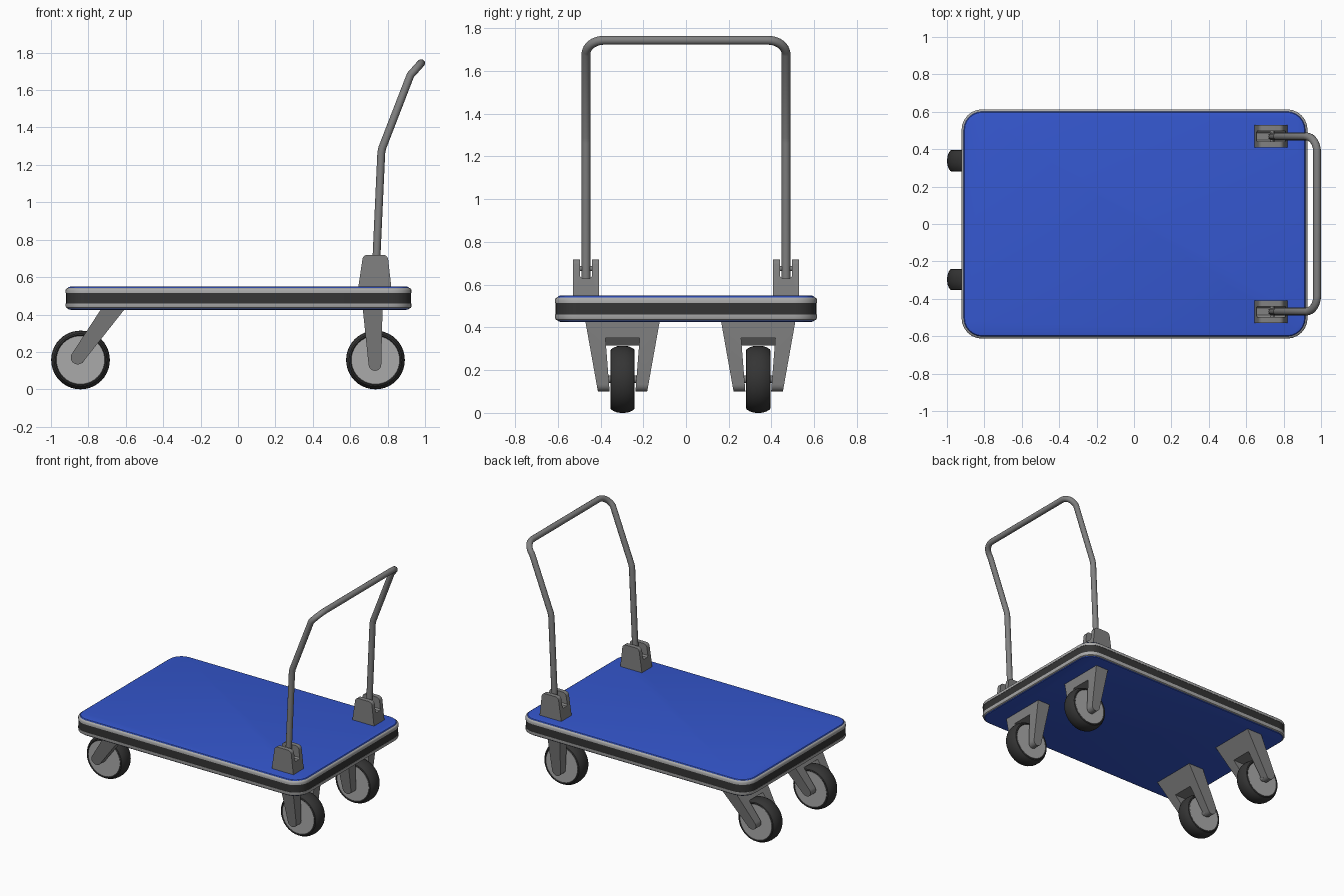
import bpy, bmesh, math
from mathutils import Vector

if "Cube" in bpy.data.objects:
    bpy.data.objects.remove(bpy.data.objects["Cube"])


def mat(name, c):
    m = bpy.data.materials.new(name)
    m.diffuse_color = (*c, 1)
    m.use_nodes = True
    m.node_tree.nodes["Principled BSDF"].inputs["Base Color"].default_value = m.diffuse_color
    return m


BLUE = mat("blue", (0.035, 0.095, 0.62))
DARK = mat("rubber", (0.035, 0.035, 0.035))
LIGHT = mat("light_grey", (0.4, 0.4, 0.4))
GREY = mat("mid_grey", (0.22, 0.22, 0.22))


def finish(name, bm, material, angle=35):
    bmesh.ops.recalc_face_normals(bm, faces=bm.faces[:])
    me = bpy.data.meshes.new(name)
    bm.to_mesh(me)
    bm.free()
    ob = bpy.data.objects.new(name, me)
    bpy.context.collection.objects.link(ob)
    me.materials.append(material)
    smooth(ob, angle)
    return ob


def smooth(ob, angle=35):
    bpy.ops.object.select_all(action='DESELECT')
    ob.select_set(True)
    bpy.context.view_layer.objects.active = ob
    bpy.ops.object.shade_smooth_by_angle(angle=math.radians(angle))


def loft(name, rings, material, angle=35):
    """Skin a list of closed rings and cap both ends."""
    bm = bmesh.new()
    vs = [[bm.verts.new(p) for p in r] for r in rings]
    n = len(vs[0])
    for a, b in zip(vs, vs[1:]):
        for i in range(n):
            bm.faces.new((a[i], a[(i + 1) % n], b[(i + 1) % n], b[i]))
    bm.faces.new(vs[0])
    bm.faces.new(vs[-1])
    return finish(name, bm, material, angle)


def lathe(name, profile, x, y, z, material, seg=40):
    """Turn (radius, y) pairs around an axle along y."""
    ang = [2 * math.pi * i / seg for i in range(seg)]
    return loft(name, [[(x + r * math.cos(a), y + d, z + r * math.sin(a)) for a in ang]
                       for r, d in profile], material)


def prism_y(name, pts, y0, y1, material):
    return loft(name, [[(x, y, z) for x, z in pts] for y in (y0, y1)], material)


def prism_x(name, pts, x0, x1, material):
    return loft(name, [[(x, y, z) for y, z in pts] for x in (x0, x1)], material)


def boolean(ob, cutter, op):
    m = ob.modifiers.new("cut", 'BOOLEAN')
    m.operation, m.object, m.solver = op, cutter, 'EXACT'
    bpy.context.view_layer.objects.active = ob
    bpy.ops.object.modifier_apply(modifier="cut")
    bpy.data.objects.remove(cutter)
    smooth(ob)


def arc(cx, cz, r, a0, a1, n):
    return [(cx + r * math.cos(math.radians(a0 + (a1 - a0) * i / n)),
             cz + r * math.sin(math.radians(a0 + (a1 - a0) * i / n))) for i in range(n + 1)]


# Platform: layered rounded slabs
def slab(name, steps, material):
    rings = []
    for inset, z in steps:
        r, hx, hy = 0.11 - inset, 0.815, 0.503
        ring = []
        for sx, sy, a in ((1, 1, 0), (-1, 1, 90), (-1, -1, 180), (1, -1, 270)):
            ring += [(px, py, z) for px, py in arc(0.003 + sx * hx, sy * hy, r, a, a + 90, 6)]
        rings.append(ring)
    loft(name, rings, material)


slab("deck", [(.03, .425), (.016, .428), (.01, .436), (.01, .539), (.016, .547), (.03, .55)], BLUE)
slab("bumper_lower", [(.009, .433), (.003, .437), (0, .445), (0, .46)], LIGHT)
slab("bumper_stripe", [(.002, .458), (.002, .517)], DARK)
slab("bumper_upper", [(0, .515), (0, .53), (.003, .537), (.009, .541)], LIGHT)

# Casters: side outline of the fork intersected with its tapered U shape
SIDES = {
    "handle_end": (0.735, [(.773, .44), (.666, .44)] + arc(.732, .133, .034, 180, 360, 10), .35),
    "free_end": (-0.842, [(-.597, .44), (-.725, .44)] + arc(-.857, .17, .037, 145, 325, 10), .315),
}
for end, (wx, outline, slot) in SIDES.items():
    for side, wy in (("left", 0.338), ("right", -0.297)):
        tag = end + "_" + side
        fork = prism_y("fork_" + tag, outline, wy - .25, wy + .25, GREY)
        u = [(-.176, .46 - .02), (-.11, .07), (-.058, .07), (-.08, slot)]
        u = [(wy + y, z) for y, z in u] + [(wy - y, z) for y, z in reversed(u)]
        boolean(fork, prism_x("cutter", u, wx - .4, wx + .4, GREY), 'INTERSECT')
        # tyre and hub
        w, r = 0.057, 0.157
        half = [(.128, w - .006), (.134, w), (.141, w - .003), (.149, w - .016), (.155, w - .032), (r, w - .048)]
        lathe("tyre_" + tag, [(a, -b) for a, b in half] + half[::-1], wx, wy, r, DARK)
        lathe("hub_" + tag, [(.129, -w + .003), (.129, w - .003)], wx, wy, r, LIGHT)
        lathe("axle_" + tag, [(.018, -.085), (.018, .085)], wx, wy, r, GREY, 16)

# Handle brackets: rounded block with a slot for the tube
for side, s in (("left", 1), ("right", -1)):
    y = 0.468 * s
    pts = [(.643, .545), (.82, .545)] + arc(.776, .692, .027, 10, 90, 5) + arc(.692, .692, .027, 90, 170, 5)
    b = prism_y("handle_bracket_" + side, pts, y - .06, y + .06, GREY)
    notch = [(y + .028, .8), (y + .028, .64), (y + .018, .63),
             (y - .018, .63), (y - .028, .64), (y - .028, .8)]
    boolean(b, prism_x("cutter", notch, .5, 1, GREY), 'DIFFERENCE')
    # pivot pin through the slot
    lathe("handle_pin_" + side, [(.012, -.05), (.012, .05)], .738, y, .675, GREY, 16)

# Handle: bent tube
leg = [(.738, .468, .61), (.741, .468, .72), (.766, .468, 1.265), (.771, .468, 1.29), (.922, .468, 1.68)]
for i in range(1, 9):
    t = math.pi / 2 * i / 8
    leg.append((.922 + .057 * math.sin(t), .468 - .085 * (1 - math.cos(t)), 1.68 + .064 * math.sin(t)))
path = leg + [(x, -y, z) for x, y, z in reversed(leg)]
cu = bpy.data.curves.new("handle", 'CURVE')
cu.dimensions = '3D'
cu.bevel_depth = 0.021
cu.bevel_resolution = 4
cu.use_fill_caps = True
sp = cu.splines.new('POLY')
sp.points.add(len(path) - 1)
for p, co in zip(sp.points, path):
    p.co = (*co, 1)
cu.materials.append(GREY)
bpy.context.collection.objects.link(bpy.data.objects.new("handle", cu))
